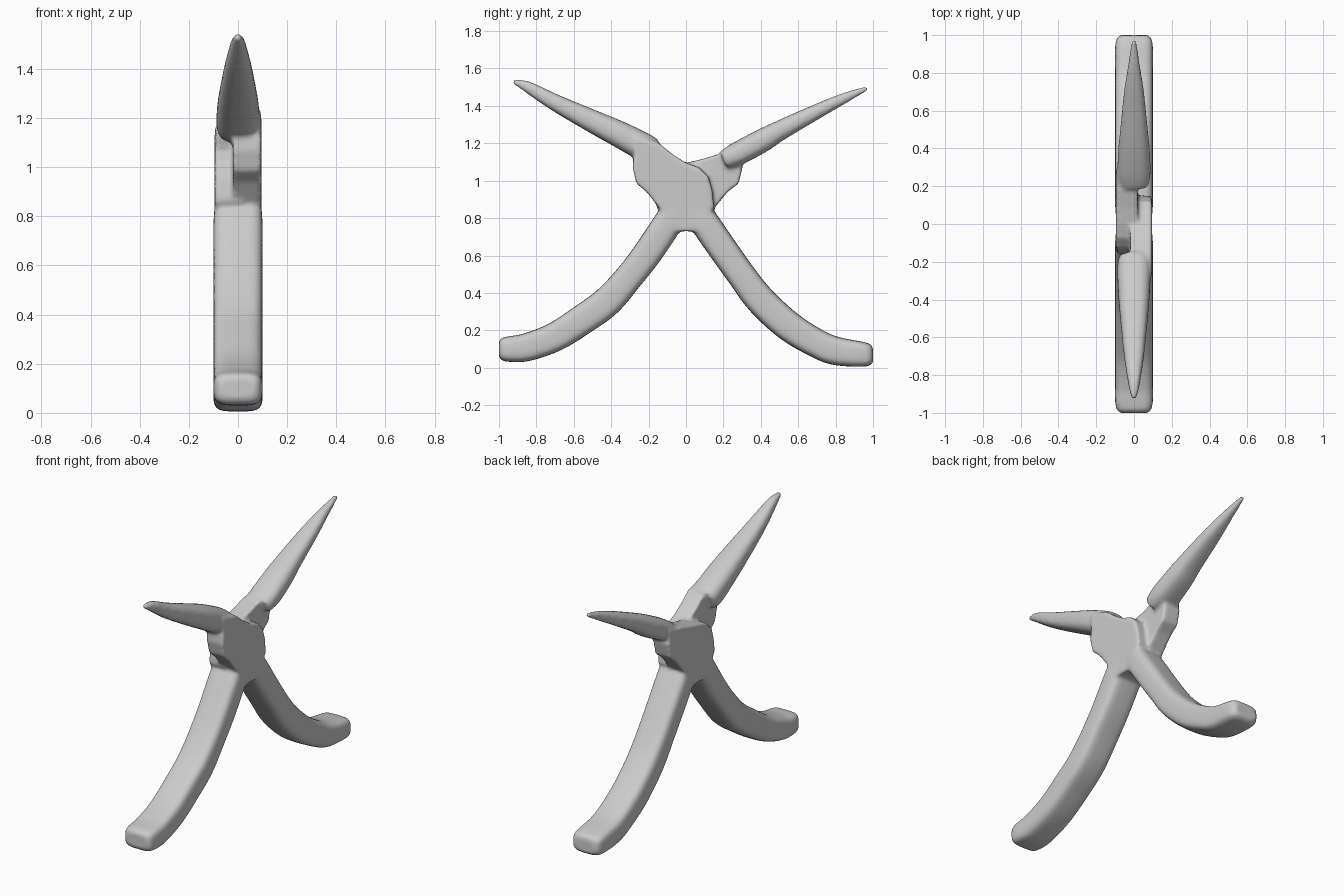
import bpy
import bmesh
import math
from mathutils import Vector

default_cube = bpy.data.objects.get("Cube")
if default_cube:
    bpy.data.objects.remove(default_cube, do_unlink=True)

bm = bmesh.new()


def spline(stations, steps=5):
    """Smooth curve through stations of (y, z, half thickness, half width)."""
    pts = [Vector(s) for s in stations]
    pts = [pts[0]] + pts + [pts[-1]]
    result = []
    for a, b, c, d in zip(pts, pts[1:], pts[2:], pts[3:]):
        for i in range(steps):
            t = i / steps
            result.append(b + (c - a) * (t / 2)
                          + (a * 2 - b * 5 + c * 4 - d) * (t * t / 2)
                          + (b * 3 - a - c * 3 + d) * (t ** 3 / 2))
    return result + [pts[-1]]


def squircle(angle, power):
    c, s = math.cos(angle), math.sin(angle)
    return (math.copysign(abs(c) ** power, c), math.copysign(abs(s) ** power, s))


def sweep(stations, power, sides=24):
    """Closed limb with a rounded-box section running along the y-z plane."""
    path = spline(stations)
    rings = []
    for i, p in enumerate(path):
        ahead, behind = path[min(i + 1, len(path) - 1)], path[max(i - 1, 0)]
        tangent = Vector((ahead[0] - behind[0], ahead[1] - behind[1])).normalized()
        ring = []
        for k in range(sides):
            u, v = squircle(math.tau * k / sides, power)
            y = p[0] - tangent.y * v * p[2]
            z = p[1] + tangent.x * v * p[2]
            ring.append(bm.verts.new((u * p[3], y, z)))
        rings.append(ring)
    for low, high in zip(rings, rings[1:]):
        for k in range(sides):
            n = (k + 1) % sides
            bm.faces.new((low[k], low[n], high[n], high[k]))
    bm.faces.new(rings[0])
    bm.faces.new(rings[-1])


def plate(shoulder, turn, stretch):
    """Half-thickness pivot plate; turn = -1 spins it half way round z."""
    outline = [(-.05, .73), (-.14, .85), (-.21, .94), (-.265, .985), (-.285, 1.07)]
    outline += shoulder
    outline += [(0, 1.095), (.07, 1.07), (.12, 1.02), (.14, .95), (.15, .86), (.05, .73)]
    layers = [[bm.verts.new((x * turn, y * turn * stretch, z)) for y, z in outline]
              for x in (-.02, .095)]
    for k in range(len(outline)):
        n = (k + 1) % len(outline)
        bm.faces.new((layers[0][k], layers[0][n], layers[1][n], layers[1][k]))
    for layer in layers:
        bm.faces.new(layer)


# Grips: blunt, flat-sided curved arms
sweep([(-1, .1, .04, .07), (-.985, .1, .06, .09), (-.94, .1, .069, .1),
       (-.85, .11, .075, .1), (-.7, .165, .078, .1), (-.55, .26, .081, .1),
       (-.42, .355, .081, .1), (-.3, .49, .076, .1), (-.2, .62, .078, .1),
       (-.1, .77, .078, .1), (-.03, .88, .07, .09)], .5)
sweep([(1, .07, .04, .07), (.985, .07, .056, .09), (.94, .072, .067, .1),
       (.8, .09, .076, .1), (.7, .13, .077, .1), (.55, .222, .081, .1),
       (.4, .36, .081, .1), (.3, .49, .077, .1), (.2, .63, .078, .1),
       (.1, .775, .078, .1), (.03, .88, .07, .09)], .5)

# Jaws: rounded spikes tapering to a point
sweep([(-.925, 1.53, .012, .014), (-.85, 1.503, .03, .03), (-.7, 1.418, .045, .053),
       (-.5, 1.318, .061, .073), (-.35, 1.245, .071, .085), (-.22, 1.177, .075, .088),
       (-.17, 1.155, .065, .075)], .75)
sweep([(.97, 1.495, .012, .014), (.85, 1.443, .028, .03), (.7, 1.37, .04, .053),
       (.5, 1.267, .054, .073), (.4, 1.21, .063, .083), (.27, 1.142, .062, .088),
       (.2, 1.11, .05, .075)], .75)

# Overlapping pivot plates, one per half of the tool
plate([(-.27, 1.23), (-.15, 1.205), (-.07, 1.14)], 1, 1)
plate([(-.27, 1.16), (-.16, 1.14), (-.08, 1.115)], -1, 1.06)

bmesh.ops.recalc_face_normals(bm, faces=bm.faces)
mesh = bpy.data.meshes.new("plier_body")
bm.to_mesh(mesh)
bm.free()
body = bpy.data.objects.new("plier_body", mesh)
bpy.context.collection.objects.link(body)

# Plain grey finish
grey = bpy.data.materials.new("plain_grey")
grey.use_nodes = True
colour = (.6, .6, .6, 1)
grey.diffuse_color = colour
grey.node_tree.nodes["Principled BSDF"].inputs["Base Color"].default_value = colour
mesh.materials.append(grey)

# Fuse the limbs and plates into one softly filleted skin
fuse = body.modifiers.new("fuse", 'REMESH')
fuse.mode = 'VOXEL'
fuse.voxel_size = .01
fuse.use_smooth_shade = True
soften = body.modifiers.new("soften", 'SMOOTH')
soften.factor = .5
soften.iterations = 10
